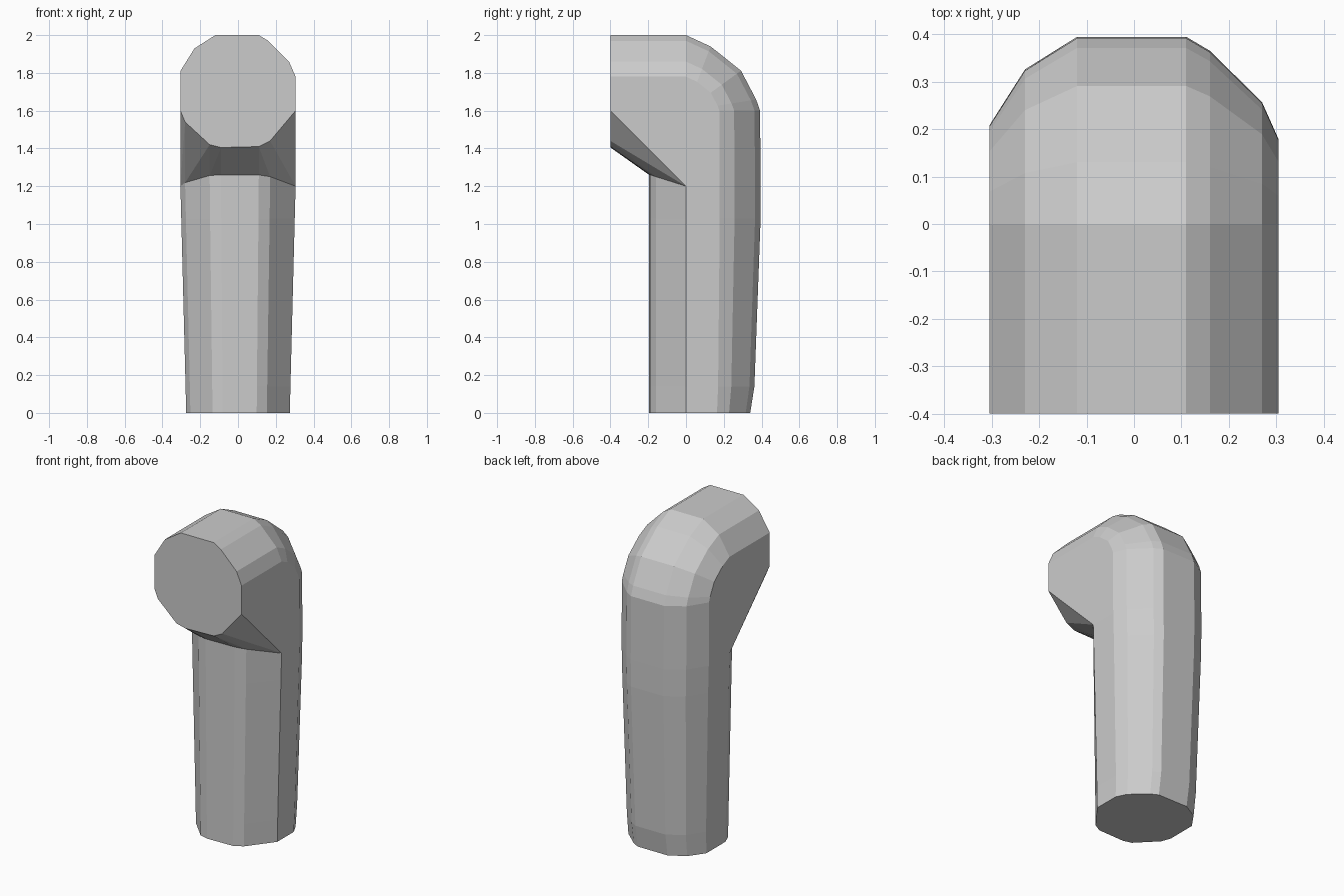
import bpy, bmesh
from math import sin, cos, radians

if "Cube" in bpy.data.objects:
    bpy.data.objects.remove(bpy.data.objects["Cube"])

# Tube cross-section: u is sideways, v points to the outside of the bend
PROFILE = [(.11, .30), (.16, .27), (.27, .16), (.305, .08), (.305, -.10),
           (.17, -.26), (.11, -.29), (-.09, -.295), (-.15, -.28), (-.28, -.16),
           (-.305, -.10), (-.305, .11), (-.23, .23), (-.12, .30)]


def make_object(name, bm):
    bmesh.ops.recalc_face_normals(bm, faces=bm.faces)
    mesh = bpy.data.meshes.new(name)
    bm.to_mesh(mesh)
    bm.free()
    bpy.context.collection.objects.link(bpy.data.objects.new(name, mesh))


def upright_ring(z, sx=1.0, back=.395):
    """Horizontal section of the upright tube, rear half stretched to 'back'."""
    ring = []
    for u, v in PROFILE:
        y = .1 + (v * (back - .1) / .3 if v > 0 else v)
        ring.append((u * sx, y, z))
    return ring


# Shared seam, rising towards the front
joint = [(x, y, 1.2 + .06 * min(1, max(0, -y / .19)))
         for x, y, z in upright_ring(1.2)]

# Post: tapered tube with a small chamfer at the rear foot
bm = bmesh.new()
rings = [[bm.verts.new(p) for p in r] for r in
         (upright_ring(0, .9, .34), upright_ring(.14, .91, .362),
          upright_ring(1.03, .985, .395), joint)]
n = len(PROFILE)
for a, b in zip(rings, rings[1:]):
    for i in range(n):
        j = (i + 1) % n
        bm.faces.new((a[i], a[j], b[j], b[i]))
bm.faces.new(rings[0])
make_object("post", bm)

# Elbow head: hull of the front disc, the rounded bend and the seam
bm = bmesh.new()
points = [(u, -.4, 1.7 + v) for u, v in PROFILE] + joint
for angle, squash in ((0, 1), (21, .91), (54, .90), (81, .94), (90, .98)):
    t = radians(angle)
    for u, v in PROFILE:
        if v > -.11:
            r = (.1 + v) * squash
            points.append((u, r * sin(t), 1.6 + r * cos(t)))
for p in points:
    bm.verts.new(p)
bmesh.ops.remove_doubles(bm, verts=bm.verts, dist=.002)
bmesh.ops.convex_hull(bm, input=bm.verts)
bmesh.ops.delete(bm, geom=[v for v in bm.verts if not v.link_faces], context='VERTS')
# Open the hull where it meets the post
inner = [f for f in bm.faces if all(v.co.z < 1.27 for v in f.verts)]
bmesh.ops.delete(bm, geom=inner, context='FACES')
bmesh.ops.dissolve_limit(bm, angle_limit=radians(1), verts=bm.verts, edges=bm.edges)
make_object("elbow_head", bm)
